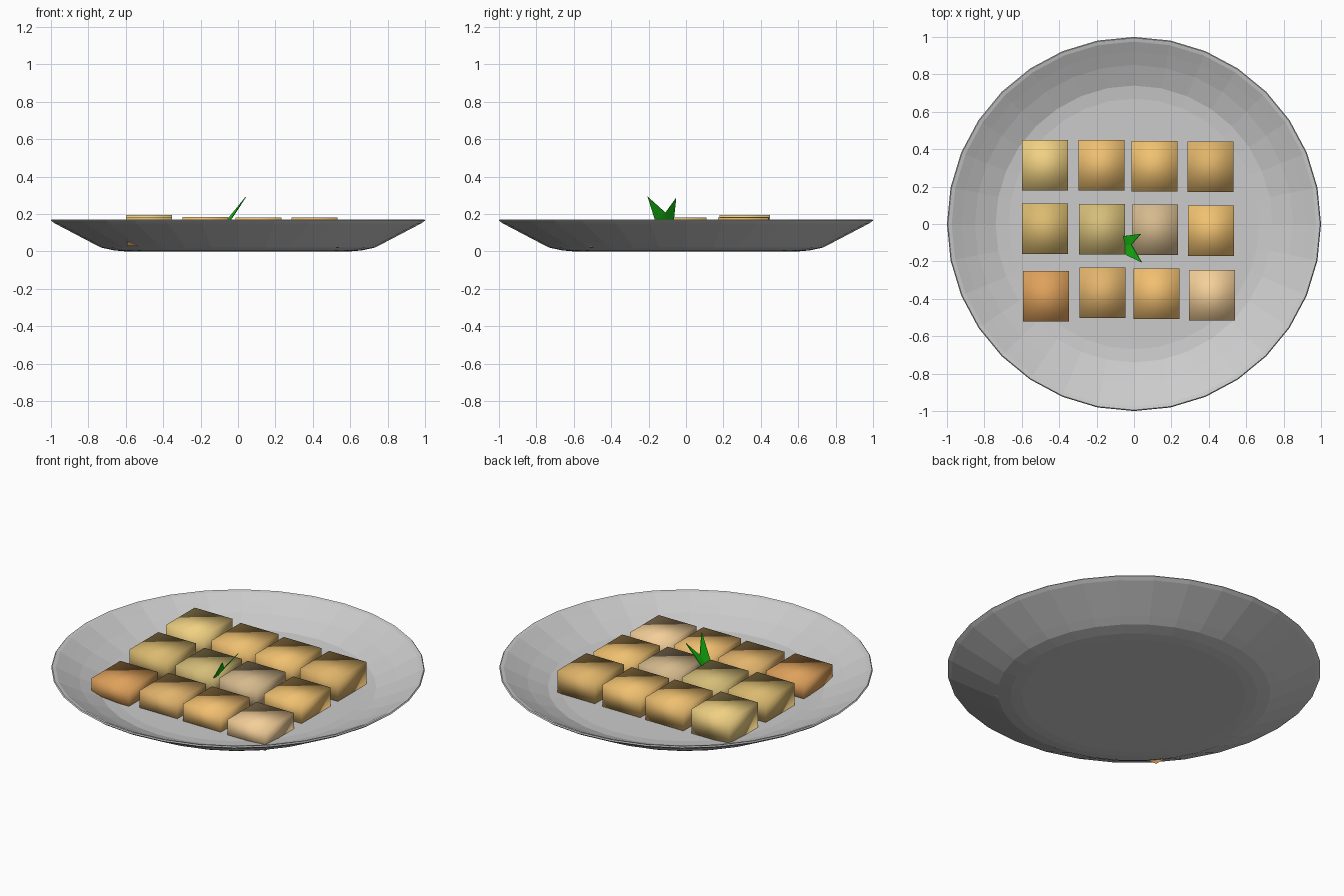
import bpy
import math

if "Cube" in bpy.data.objects:
    bpy.data.objects.remove(bpy.data.objects["Cube"])


def material(name, rgb):
    m = bpy.data.materials.new(name)
    # displayed colour to linear
    m.diffuse_color = tuple((c / 255) ** 2.2 for c in rgb) + (1,)
    m.use_nodes = True
    m.node_tree.nodes["Principled BSDF"].inputs["Base Color"].default_value = m.diffuse_color
    return m


def mesh_object(name, verts, faces, mat=None, smooth=False):
    me = bpy.data.meshes.new(name)
    me.from_pydata(verts, [], faces)
    me.polygons.foreach_set("use_smooth", [smooth] * len(faces))
    ob = bpy.data.objects.new(name, me)
    bpy.context.collection.objects.link(ob)
    if mat:
        me.materials.append(mat)
    return ob


def lathe(name, profile, sides):
    verts, faces = [], []
    for r, z in profile:
        for i in range(sides):
            a = 2 * math.pi * i / sides
            verts.append((r * math.cos(a), r * math.sin(a), z))
    for k in range(len(profile) - 1):
        for i in range(sides):
            j = (i + 1) % sides
            faces.append((k * sides + i, k * sides + j,
                          (k + 1) * sides + j, (k + 1) * sides + i))
    last = (len(profile) - 1) * sides
    faces.append(tuple(reversed(range(sides))))
    faces.append(tuple(range(last, last + sides)))
    # profile runs from underside centre, outward, to the inner floor
    return mesh_object(name, verts, faces)


def block(name, cx, cy, top, rgb):
    hx, hy = 0.123, 0.135
    bottom = min(top - 0.12, 0.045)
    verts = [(cx + sx * hx, cy + sy * hy, z) for z in (bottom, top)
             for sx, sy in ((-1, -1), (1, -1), (1, 1), (-1, 1))]
    faces = [(3, 2, 1, 0), (4, 5, 6, 7)]
    faces += [(i, (i + 1) % 4, (i + 1) % 4 + 4, i + 4) for i in range(4)]
    mesh_object(name, verts, faces, material(name + "_colour", rgb), True)


# Plate: underside, rim, inner slope, floor
lathe("plate", [(0.60, 0.0), (0.66, 0.005), (0.73, 0.02), (0.78, 0.045),
                (0.98, 0.15), (1.0, 0.165), (0.995, 0.171), (0.975, 0.166),
                (0.92, 0.137), (0.85, 0.102), (0.74, 0.058), (0.67, 0.05)], 32)

# Twelve square pieces in three rows: x, y, top height, colour
pieces = [
    [(-0.475, 0.315, 0.195, (240, 208, 130)), (-0.175, 0.315, 0.185, (238, 190, 112)),
     (0.11, 0.31, 0.18, (240, 192, 112)), (0.41, 0.305, 0.18, (222, 178, 105))],
    [(-0.475, -0.025, 0.18, (218, 185, 112)), (-0.172, -0.028, 0.17, (212, 188, 120)),
     (0.113, -0.03, 0.17, (212, 184, 140)), (0.412, -0.035, 0.16, (240, 192, 112))],
    [(-0.47, -0.387, 0.15, (222, 160, 92)), (-0.168, -0.367, 0.152, (225, 178, 108)),
     (0.12, -0.373, 0.152, (242, 190, 112)), (0.416, -0.38, 0.142, (244, 206, 152))],
]
for r, row in enumerate(pieces):
    for c, (x, y, top, rgb) in enumerate(row):
        block(f"piece_{r + 1}_{c + 1}", x, y, top, rgb)

# Herb garnish: two pointed leaves joined at the base
base, notch = (-0.06, -0.115, 0.15), (-0.015, -0.11, 0.208)
verts = [base, notch,
         (-0.045, -0.165, 0.165), (0.04, -0.205, 0.293),
         (-0.055, -0.065, 0.175), (0.036, -0.053, 0.287)]
faces = [(0, 2, 1), (2, 3, 1), (0, 1, 4), (1, 5, 4)]
leaf = mesh_object("herb_leaves", verts, faces, material("leaf_green", (30, 190, 25)))
solid = leaf.modifiers.new("thickness", "SOLIDIFY")
solid.thickness = 0.004
